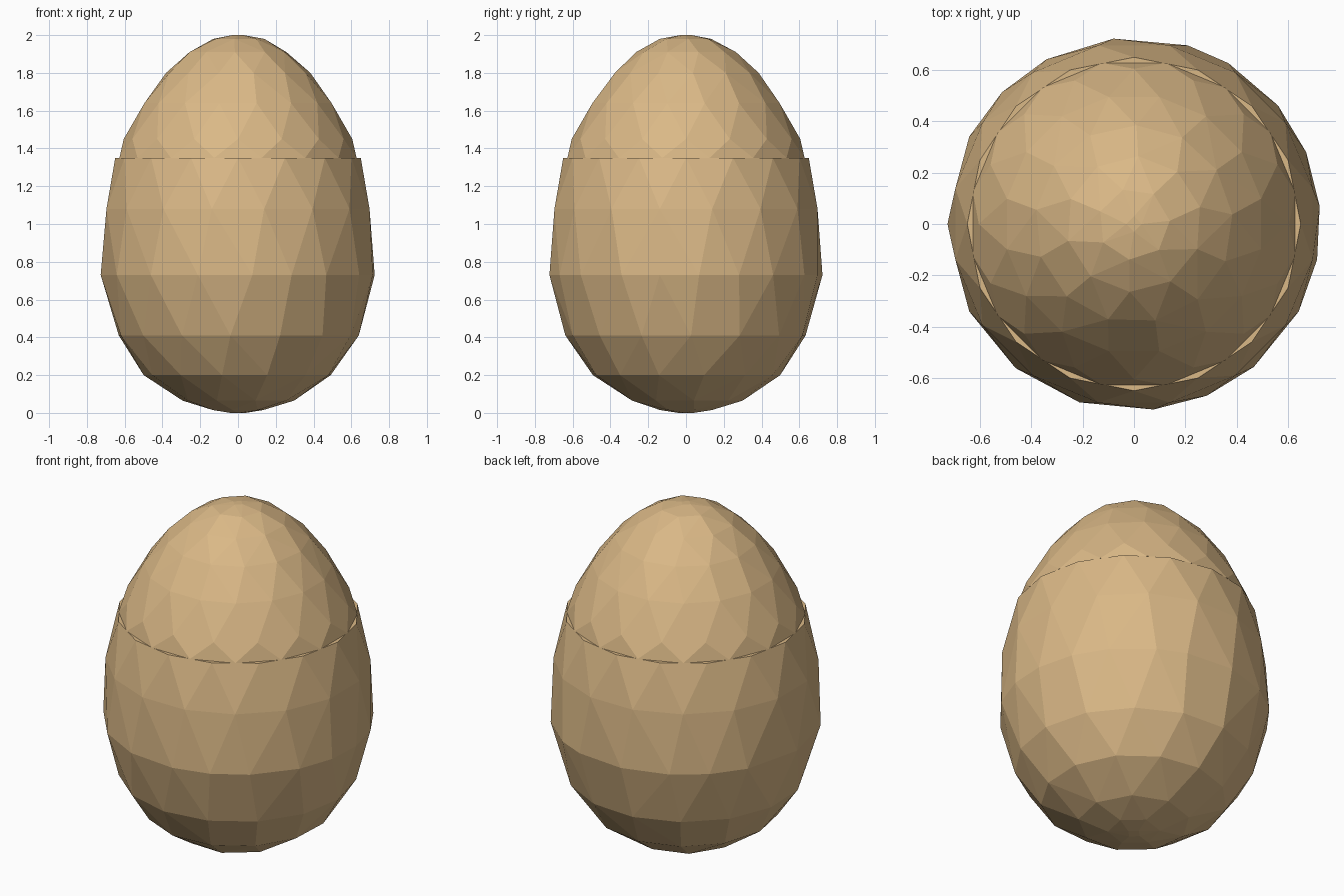
import bpy, bmesh
from math import cos, sin, tau, radians

if "Cube" in bpy.data.objects:
    bpy.data.objects.remove(bpy.data.objects["Cube"])

shell = bpy.data.materials.new("tan_shell")
shell.diffuse_color = (0.70, 0.48, 0.24, 1)
shell.use_nodes = True
shell.node_tree.nodes["Principled BSDF"].inputs["Base Color"].default_value = shell.diffuse_color


def ring(sides, phase=0.0):
    """Evenly spaced angles; phase is a fraction of one step."""
    return [(i + phase) * tau / sides for i in range(sides)]


def faceted_part(name, rings):
    """Convex low-poly solid wrapped around horizontal rings (z, radius, angles)."""
    bm = bmesh.new()
    for z, r, angles in rings:
        for a in angles:
            bm.verts.new((r * cos(a), r * sin(a), z))
    res = bmesh.ops.convex_hull(bm, input=bm.verts[:])
    loose = [v for v in bm.verts if not v.link_faces]
    bmesh.ops.delete(bm, geom=loose, context='VERTS')
    # merge nearly flat triangles into larger facets
    bmesh.ops.dissolve_limit(bm, angle_limit=radians(2), verts=bm.verts[:], edges=bm.edges[:])
    bmesh.ops.recalc_face_normals(bm, faces=bm.faces[:])
    me = bpy.data.meshes.new(name)
    bm.to_mesh(me)
    bm.free()
    me.materials.append(shell)
    ob = bpy.data.objects.new(name, me)
    bpy.context.collection.objects.link(ob)
    return ob


# irregular widest ring of the egg
belly = [radians(d) for d in (5.5, 22.7, 39.4, 59.6, 73.3, 96.3, 118, 135, 152,
                              180, 208, 230.6, 253, 276, 293, 310, 332, 349)]

# lower shell: rounded base up to the flat split
faceted_part("lower_shell", [
    (0.0, 0.04, ring(4)),
    (0.015, 0.14, ring(6, 0.3)),
    (0.065, 0.30, ring(9, 0.2)),
    (0.20, 0.50, ring(13, 0.4)),
    (0.41, 0.64, ring(15, 0.1)),
    (0.73, 0.727, belly),
    (1.08, 0.71, ring(16, 0.5)),
    (1.35, 0.65, ring(16)),
])

# upper shell: finer facets up to the blunt tip
faceted_part("upper_shell", [
    (1.35, 0.64, ring(16, 0.5)),
    (1.45, 0.605, ring(16)),
    (1.64, 0.505, ring(16, 0.5)),
    (1.80, 0.385, ring(13, 0.2)),
    (1.91, 0.265, ring(10, 0.4)),
    (1.98, 0.14, ring(7, 0.1)),
    (2.0, 0.03, ring(4)),
])
